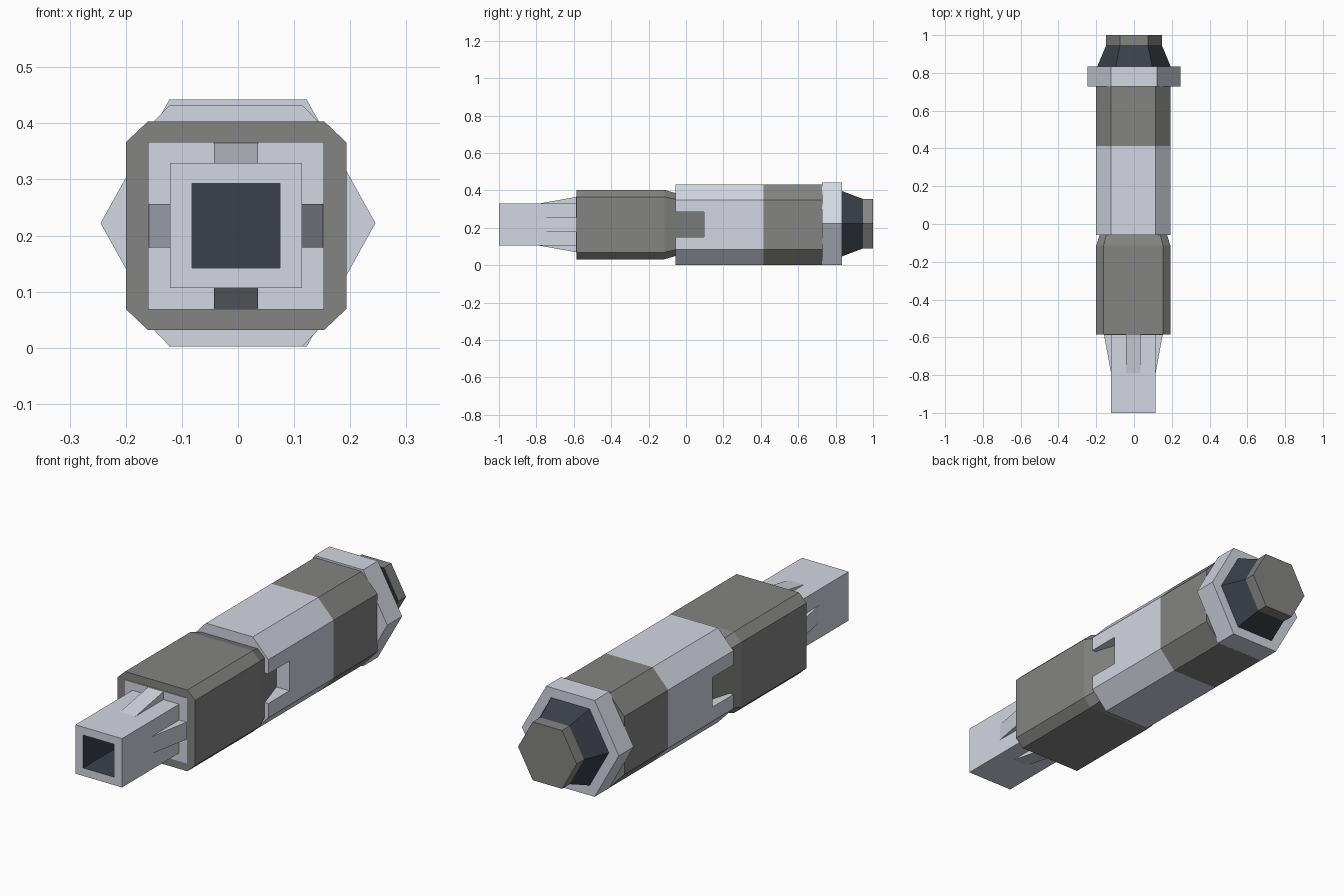
import bpy, bmesh
from math import cos, sin, pi

if "Cube" in bpy.data.objects:
    bpy.data.objects.remove(bpy.data.objects["Cube"])

CX, CZ = -0.0035, 0.2175


def material(name, rgb):
    m = bpy.data.materials.new(name)
    m.diffuse_color = (*rgb, 1)
    m.use_nodes = True
    m.node_tree.nodes["Principled BSDF"].inputs["Base Color"].default_value = m.diffuse_color
    return m


LIGHT = material("light_metal", (0.66, 0.68, 0.76))
GREY = material("grey_grip", (0.23, 0.23, 0.225))
DARK = material("dark_metal", (0.043, 0.051, 0.066))


def octagon(hx, hz, cx, cz):
    """Rectangle with chamfered corners as (x, z) offsets."""
    return [(hx, -hz + cz), (hx, hz - cz), (hx - cx, hz), (-hx + cx, hz),
            (-hx, hz - cz), (-hx, -hz + cz), (-hx + cx, -hz), (hx - cx, -hz)]
    

def rect(hx, hz):
    return [(hx, -hz), (hx, hz), (-hx, hz), (-hx, -hz)]


def hexagon(rx, hz):
    return [(rx * cos(i * pi / 3), hz * sin(i * pi / 3) / sin(pi / 3)) for i in range(6)]


def scaled(pts, s):
    return [(x * s, z * s) for x, z in pts]


def loft(name, rings, mats, centre=(CX, CZ), dark_from=None):
    """Join (y, profile) rings along y and cap both ends."""
    bm = bmesh.new()
    loops = [[bm.verts.new((centre[0] + x, y, centre[1] + z)) for x, z in pts] for y, pts in rings]
    n = len(loops[0])
    for k, (a, b) in enumerate(zip(loops, loops[1:])):
        for i in range(n):
            f = bm.faces.new((a[i], a[(i + 1) % n], b[(i + 1) % n], b[i]))
            f.material_index = int(dark_from is not None and k >= dark_from)
    bm.faces.new(loops[0])
    end = bm.faces.new(loops[-1])
    end.material_index = int(dark_from is not None)
    bmesh.ops.recalc_face_normals(bm, faces=bm.faces[:])
    me = bpy.data.meshes.new(name)
    bm.to_mesh(me)
    bm.free()
    for m in mats:
        me.materials.append(m)
    ob = bpy.data.objects.new(name, me)
    bpy.context.collection.objects.link(ob)
    return ob


# Square muzzle tube with a dark bore
loft("muzzle_tube", [(-0.57, rect(0.118, 0.1115)), (-1.0, rect(0.118, 0.1115)),
                     (-1.0, rect(0.0785, 0.075)), (-0.62, rect(0.0785, 0.075))],
     [LIGHT, DARK], dark_from=2)

# Front grip: chamfered block whose tail tapers into the rear body
grip = octagon(0.1965, 0.1855, 0.039, 0.037)
loft("front_grip", [(-0.585, grip), (-0.115, grip), (0.1, scaled(grip, 0.66))], [GREY])
loft("front_plate", [(-0.588, rect(0.1565, 0.149)), (-0.56, rect(0.1565, 0.149))], [LIGHT])


# Four wedge fins between tube and plate
def fin(name, axis, sign, inner, outer):
    def pts(reach):
        w = 0.039
        out = []
        for u, v in ((inner - 0.01, -w), (reach, -w), (reach, w), (inner - 0.01, w)):
            out.append((sign * u, v) if axis == "x" else (v, sign * u))
        return out
    loft(name, [(-0.79, pts(inner)), (-0.58, pts(outer))], [LIGHT])


for side, sign in (("right", 1), ("left", -1)):
    fin(side + "_fin", "x", sign, 0.118, 0.1565)
for side, sign in (("top", 1), ("bottom", -1)):
    fin(side + "_fin", "z", sign, 0.1115, 0.149)

# Rear body: light sleeve then grey sleeve
body = octagon(0.1965, 0.2155, 0.0785, 0.083)
sleeve = loft("light_sleeve", [(-0.057, body), (0.414, body)], [LIGHT])
loft("grey_sleeve", [(0.414, body), (0.73, body)], [GREY])

# Side notches in the light sleeve
for side, sign in (("right", 1), ("left", -1)):
    cutter = loft(side + "_notch_cutter", [(-0.2, rect(0.1, 0.0675)), (0.095, rect(0.1, 0.0675))],
                  [LIGHT], centre=(CX + sign * 0.215, CZ))
    cutter.hide_render = True
    cutter.hide_set(True)
    mod = sleeve.modifiers.new(side + "_notch", 'BOOLEAN')
    mod.operation = 'DIFFERENCE'
    mod.solver = 'EXACT'
    mod.object = cutter

# Hexagonal collar, dark tapered neck and end cap
NUT = (0, 0.222)
nut = hexagon(0.245, 0.22)
loft("hex_collar", [(0.727, nut), (0.834, nut)], [LIGHT], NUT)
loft("tapered_neck", [(0.83, scaled(nut, 0.8)), (0.947, scaled(nut, 0.6))], [DARK], NUT)
loft("end_cap", [(0.947, scaled(nut, 0.605)), (1.0, scaled(nut, 0.605))], [GREY], NUT)
